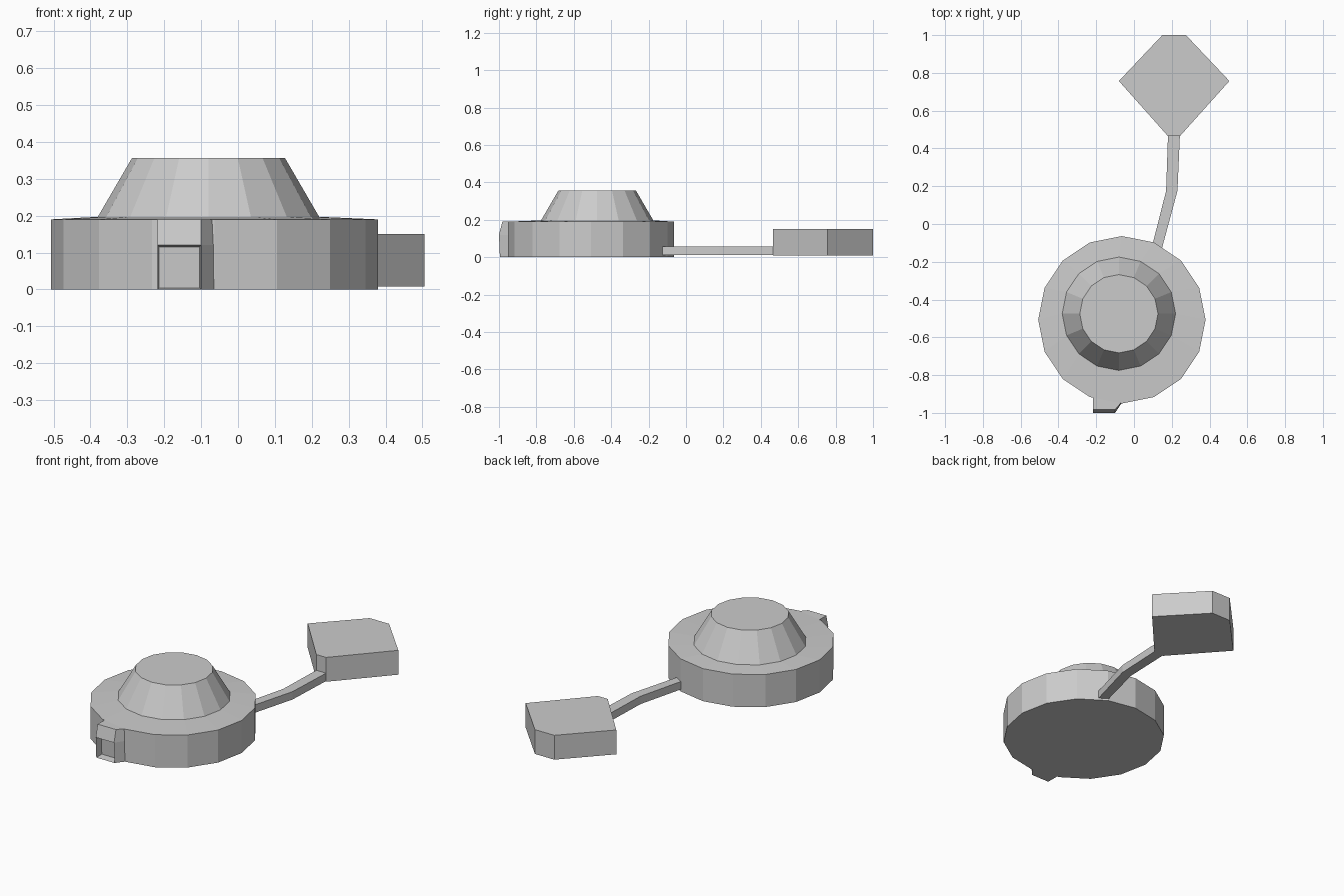
import bpy, bmesh
from math import cos, sin, pi

if "Cube" in bpy.data.objects:
    bpy.data.objects.remove(bpy.data.objects["Cube"])


def ring(cx, cy, r, z, n=16):
    return [(cx + r * cos(2 * pi * i / n), cy + r * sin(2 * pi * i / n), z) for i in range(n)]


def loft(name, rings, edit=None):
    """Skin stacked closed rings and cap both ends."""
    bm = bmesh.new()
    loops = [[bm.verts.new(p) for p in r] for r in rings]
    n = len(loops[0])
    for a, b in zip(loops, loops[1:]):
        for i in range(n):
            j = (i + 1) % n
            bm.faces.new((a[i], a[j], b[j], b[i]))
    bm.faces.new(loops[0][::-1])
    bm.faces.new(loops[-1])
    bmesh.ops.recalc_face_normals(bm, faces=bm.faces)
    if edit:
        edit(bm)
    mesh = bpy.data.meshes.new(name)
    bm.to_mesh(mesh)
    bm.free()
    obj = bpy.data.objects.new(name, mesh)
    bpy.context.collection.objects.link(obj)
    return obj


def prism(name, outline, z0, z1):
    return loft(name, [[(x, y, z) for x, y in outline] for z in (z0, z1)])


# Round housing with slightly raised top and off-centre dome
loft("housing", [
    ring(-0.064, -0.507, 0.443, 0.0),
    ring(-0.064, -0.507, 0.443, 0.19),
    ring(-0.08, -0.475, 0.30, 0.197),
    ring(-0.08, -0.475, 0.207, 0.357),
])


# Front socket: tapered nub with a shallow opening in its lower front
def nub_ring(front, right_x, z):
    return [(-0.218, front, z), (-0.10, front, z), (right_x, -0.948, z),
            (-0.06, -0.85, z), (-0.218, -0.85, z)]


def cut_opening(bm):
    face = min(bm.faces, key=lambda f: f.normal.y * 10 + f.calc_center_median().z)
    face = min((f for f in bm.faces if f.normal.y < -0.9),
               key=lambda f: f.calc_center_median().z)
    bmesh.ops.inset_region(bm, faces=[face], thickness=0.006)
    for v in face.verts:
        v.co.y += 0.045


loft("front_socket", [
    nub_ring(-0.995, -0.064, 0.0),
    nub_ring(-1.0, -0.066, 0.12),
    nub_ring(-0.982, -0.07, 0.19),
], cut_opening)

# Bent strap joining housing and tab
prism("strap", [(0.095, -0.12), (0.145, -0.14), (0.23, 0.175), (0.243, 0.47),
                (0.18, 0.47), (0.17, 0.175)], 0.012, 0.058)

# Diamond tab with clipped ends
prism("tab", [(0.18, 0.465), (0.243, 0.465), (0.505, 0.757), (0.275, 1.0),
              (0.15, 1.0), (-0.08, 0.757)], 0.008, 0.15)
